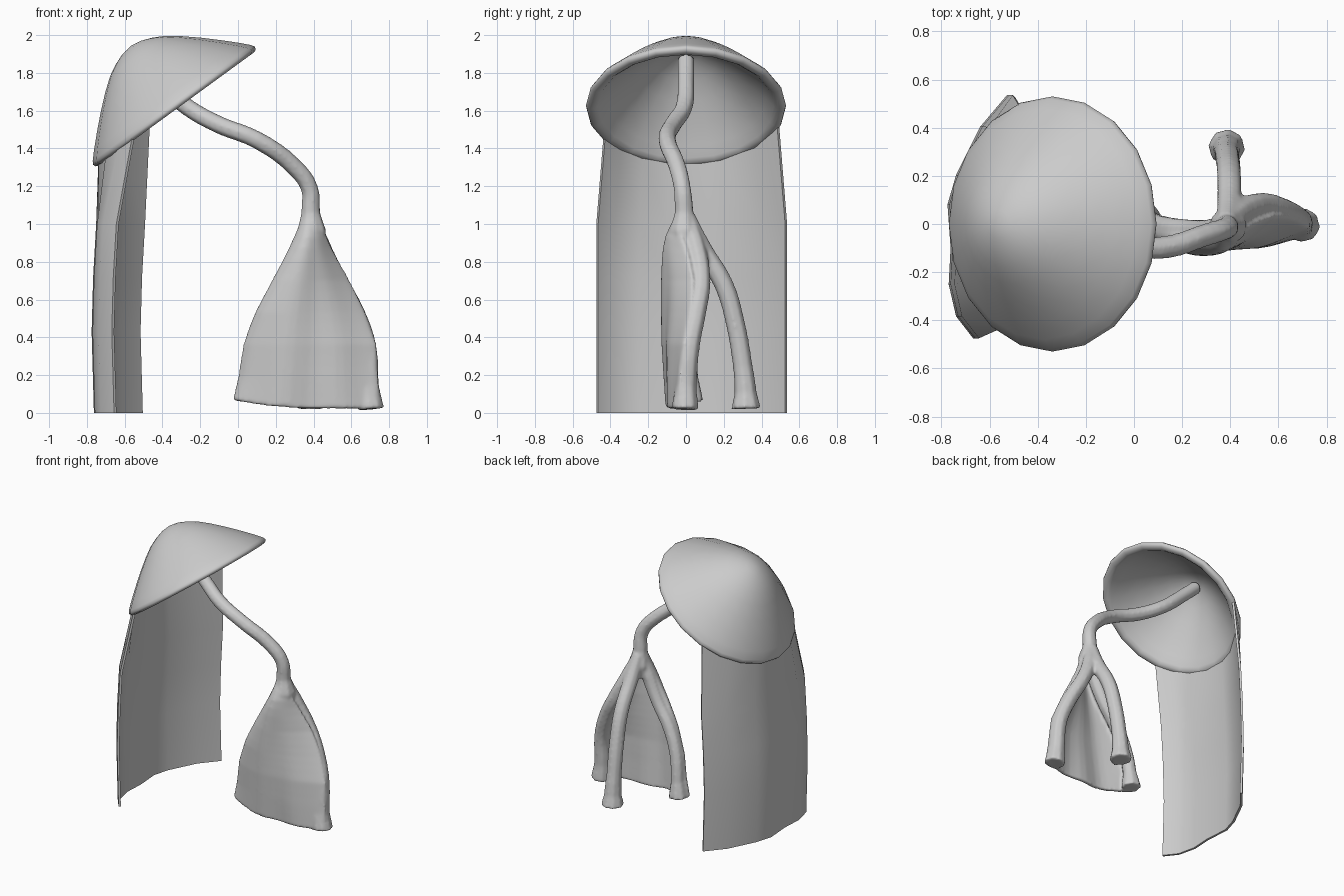
import bpy, bmesh, math
from mathutils import Vector, Matrix

if "Cube" in bpy.data.objects:
    bpy.data.objects.remove(bpy.data.objects["Cube"])

TILT = math.atan2(0.62, 0.85)
RIM = Vector((-0.335, 0, 1.621))


def select_only(obs):
    bpy.ops.object.select_all(action='DESELECT')
    for ob in obs:
        ob.select_set(True)
    bpy.context.view_layer.objects.active = obs[0]


def finish(ob, angle=50):
    select_only([ob])
    bpy.ops.object.shade_smooth_by_angle(angle=math.radians(angle))
    return ob


def new_object(name, bm):
    bmesh.ops.recalc_face_normals(bm, faces=bm.faces)
    me = bpy.data.meshes.new(name)
    bm.to_mesh(me)
    bm.free()
    ob = bpy.data.objects.new(name, me)
    bpy.context.collection.objects.link(ob)
    return ob


def sheet(name, rows, thickness):
    """Loft rows of points into a thin cloth."""
    bm = bmesh.new()
    grid = [[bm.verts.new(p) for p in row] for row in rows]
    for a, b in zip(grid, grid[1:]):
        for i in range(len(a) - 1):
            bm.faces.new((a[i], a[i + 1], b[i + 1], b[i]))
    ob = new_object(name, bm)
    m = ob.modifiers.new("thickness", 'SOLIDIFY')
    m.thickness, m.offset = thickness, 0
    select_only([ob])
    bpy.ops.object.modifier_apply(modifier=m.name)
    return finish(ob)


def limb(name, points):
    """Smooth tube; each point is x, y, z, radius."""
    cu = bpy.data.curves.new(name, 'CURVE')
    cu.dimensions = '3D'
    cu.bevel_depth, cu.bevel_resolution = 1.0, 2
    cu.use_fill_caps = True
    cu.resolution_u = 4
    sp = cu.splines.new('BEZIER')
    sp.bezier_points.add(len(points) - 1)
    for bp, (x, y, z, r) in zip(sp.bezier_points, points):
        bp.co, bp.radius = (x, y, z), r
        bp.handle_left_type = bp.handle_right_type = 'AUTO'
    ob = bpy.data.objects.new(name, cu)
    bpy.context.collection.objects.link(ob)
    select_only([ob])
    bpy.ops.object.convert(target='MESH')
    return bpy.context.view_layer.objects.active


def lerp_table(table, z):
    """Interpolate rows (z, a, b, ...) sorted by falling z."""
    for p, q in zip(table, table[1:]):
        if z >= q[0]:
            t = (p[0] - z) / (p[0] - q[0])
            return [a + (b - a) * t for a, b in zip(p[1:], q[1:])]
    return table[-1][1:]


# Tilted conical cap: outer skin, thick rolled rim, hollow inside
profile = [(0, .397), (.06, .388), (.12, .365), (.18, .333), (.25, .28), (.33, .211),
           (.41, .136), (.48, .067), (.52, .024), (.53, .006), (.525, -.008), (.51, -.015),
           (.485, -.013), (.466, .002), (.425, .05), (.34, .132), (.25, .215), (.16, .285),
           (.07, .335), (0, .348)]
bm = bmesh.new()
vs = [bm.verts.new((r, 0, h)) for r, h in profile]
es = [bm.edges.new(p) for p in zip(vs, vs[1:])]
bmesh.ops.spin(bm, geom=vs + es, axis=(0, 0, 1), cent=(0, 0, 0),
               angle=math.tau, steps=20, use_duplicate=False)
bmesh.ops.remove_doubles(bm, verts=bm.verts, dist=1e-4)
bm.transform(Matrix.Translation(RIM) @ Matrix.Rotation(-TILT, 4, 'Y'))
finish(new_object("conical_cap", bm), 70)

# Curtain hanging from the back of the rim
plan = [(-.65, -.47), (-.72, -.38), (-.75, -.25), (-.742, -.1), (-.755, .08),
        (-.72, .2), (-.62, .4), (-.51, .53)]
top = []
for x, y in plan:
    y *= 0.92
    u = .032 - math.sqrt(.528 ** 2 - y * y)
    top.append((RIM.x + u * math.cos(TILT), y, RIM.z + u * math.sin(TILT)))
rows = [top]
for z, dx in ((1.0, .012), (.72, -.004), (.43, -.012), (0, 0)):
    rows.append([(x + dx, y, z) for x, y in plan])
sheet("hanging_curtain", rows, .016)

# Bent branch running from inside the cap down to the fork
branch = limb("branch_and_draped_tripod", [
    (-.55, 0, 1.87, .046), (-.42, 0, 1.75, .046), (-.27, -.01, 1.62, .047),
    (-.1, -.07, 1.525, .048), (.1, -.1, 1.445, .048), (.3, -.045, 1.3, .048),
    (.378, -.02, 1.19, .047), (.385, -.01, 1.06, .052), (.39, -.01, .96, .08),
    (.4, .0, .87, .06)])

# Three spread legs with flared feet
left = limb("left_leg", [(.385, -.01, 1.03, .045), (.33, -.03, .88, .055),
                         (.25, -.03, .7, .05), (.15, -.02, .54, .05), (.08, 0, .36, .048),
                         (.055, .02, .18, .048), (.045, .025, .06, .07)])
right = limb("right_leg", [(.385, 0, 1.03, .045), (.43, .045, .9, .054), (.53, .08, .7, .051),
                           (.62, .055, .53, .053), (.68, .02, .35, .054), (.69, 0, .14, .058),
                           (.702, -.005, .02, .074)])
back = limb("back_leg", [(.385, .01, 1.03, .045), (.395, .08, .88, .052), (.395, .2, .68, .052),
                         (.39, .26, .48, .052), (.385, .3, .25, .053), (.385, .315, .11, .06),
                         (.385, .318, .022, .08)])

# Draped cloth over the left and right legs: z, x/y of both edges, bulge
edges = [(1.04, .36, -.03, .41, -.03, .01), (.95, .325, -.03, .45, -.02, .065),
         (.85, .275, -.04, .495, .015, .09), (.7, .195, -.045, .58, .045, .1),
         (.55, .115, -.04, .655, .035, .1), (.36, .042, -.015, .725, 0, .1),
         (.18, .012, .0, .735, -.02, .09), (.022, -.015, .0, .755, -.03, .075)]
rows = []
N = 24
for k in range(19):
    z = 1.04 - k * 1.018 / 18
    x0, y0, x1, y1, bulge = lerp_table(edges, z)
    row = []
    for i in range(N + 1):
        t = (1 - math.cos(math.pi * i / N)) / 2
        y = y0 + (y1 - y0) * t - bulge * math.sin(math.pi * t ** .75) ** .8
        y += .012 * math.sin(t * 15) * math.sin(math.pi * t) * (1.02 - z)
        drop = .045 * (1 - t) ** 4 * (.2 - z) / .17 if z < .2 else 0
        row.append((x0 + (x1 - x0) * t, y, z + drop))
    rows.append(row)
cloth = sheet("draped_cloth", rows, .03)

# Fuse branch, legs and cloth into one soft body
select_only([branch, left, right, back, cloth])
bpy.ops.object.join()
body = bpy.context.view_layer.objects.active
m = body.modifiers.new("fuse", 'REMESH')
m.mode, m.voxel_size = 'VOXEL', .01
s = body.modifiers.new("soften", 'SMOOTH')
s.factor, s.iterations = .5, 6
for mod in (m.name, s.name):
    bpy.ops.object.modifier_apply(modifier=mod)
finish(body, 60)
